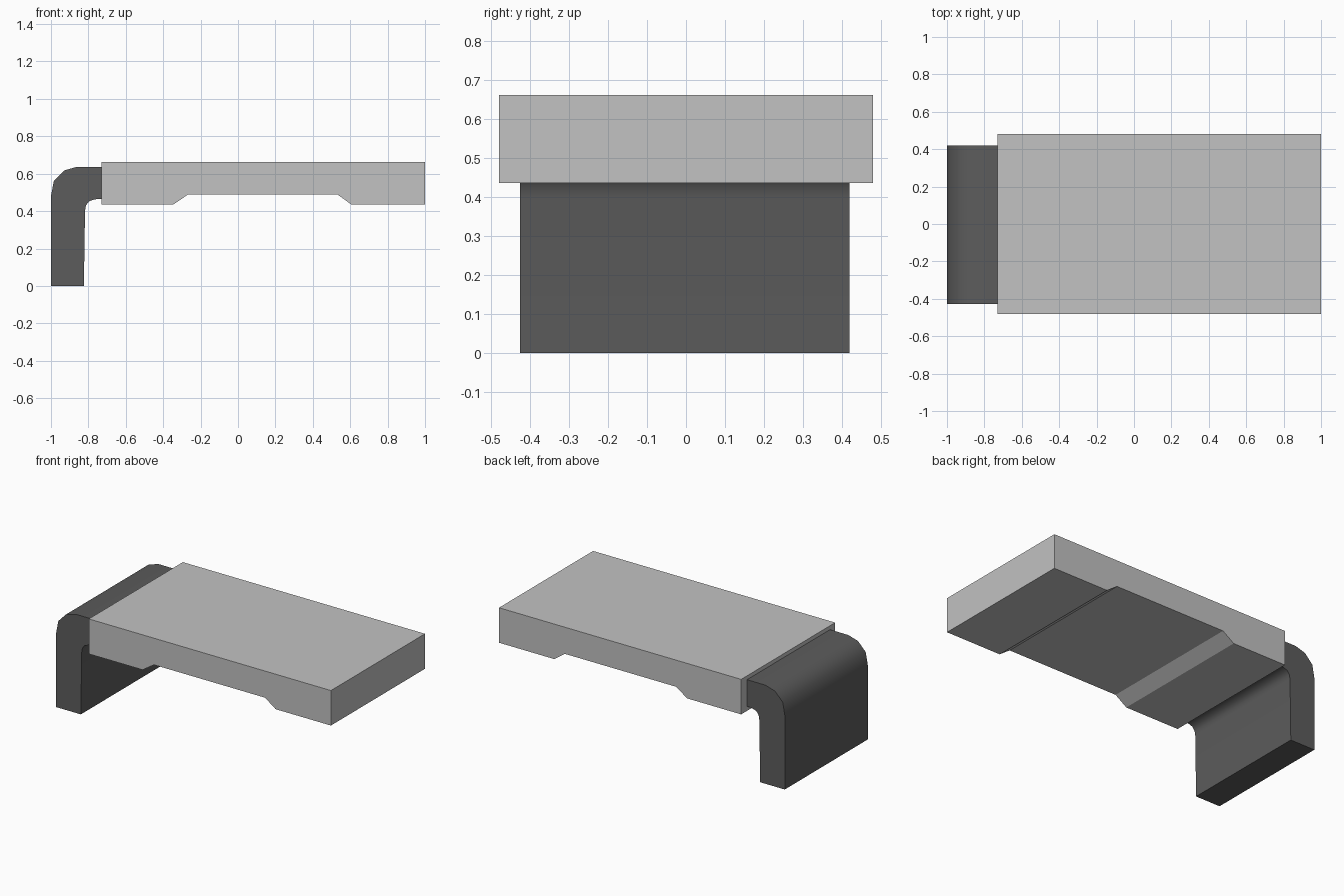
import bpy, bmesh, math

cube = bpy.data.objects.get("Cube")
if cube:
    bpy.data.objects.remove(cube, do_unlink=True)


def material(name, value):
    mat = bpy.data.materials.new(name)
    mat.use_nodes = True
    colour = (value, value, value, 1)
    mat.diffuse_color = colour
    mat.node_tree.nodes["Principled BSDF"].inputs["Base Color"].default_value = colour
    return mat


def extrude_profile(name, profile, y_front, y_back, mat, smooth_angle=None):
    """Extrude an (x, z) outline along y."""
    bm = bmesh.new()
    face = bm.faces.new([bm.verts.new((x, y_front, z)) for x, z in profile])
    result = bmesh.ops.extrude_face_region(bm, geom=[face])
    verts = [v for v in result["geom"] if isinstance(v, bmesh.types.BMVert)]
    bmesh.ops.translate(bm, verts=verts, vec=(0, y_back - y_front, 0))
    bmesh.ops.recalc_face_normals(bm, faces=bm.faces)
    mesh = bpy.data.meshes.new(name)
    bm.to_mesh(mesh)
    bm.free()
    mesh.materials.append(mat)
    obj = bpy.data.objects.new(name, mesh)
    bpy.context.collection.objects.link(obj)
    if smooth_angle:
        bpy.ops.object.select_all(action="DESELECT")
        obj.select_set(True)
        bpy.context.view_layer.objects.active = obj
        bpy.ops.object.shade_smooth_by_angle(angle=math.radians(smooth_angle))
    return obj


light_grey = material("light grey", 0.54)
dark_grey = material("dark grey", 0.107)

# Flat slab with a shallow recess across its underside
slab = [(-0.73, 0.662), (1, 0.662), (1, 0.436), (0.605, 0.436),
        (0.53, 0.49), (-0.265, 0.49), (-0.345, 0.436), (-0.73, 0.436)]
extrude_profile("slab", slab, -0.48, 0.48, light_grey)

# Bent leg: upright that curves over into the end of the slab
leg = [(-1, 0), (-1, 0.48), (-0.985, 0.56), (-0.93, 0.617), (-0.86, 0.637),
       (-0.73, 0.637), (-0.73, 0.465), (-0.765, 0.463), (-0.797, 0.452),
       (-0.813, 0.43), (-0.818, 0.4), (-0.824, 0)]
extrude_profile("bent_leg", leg, -0.427, 0.42, dark_grey, 40)
